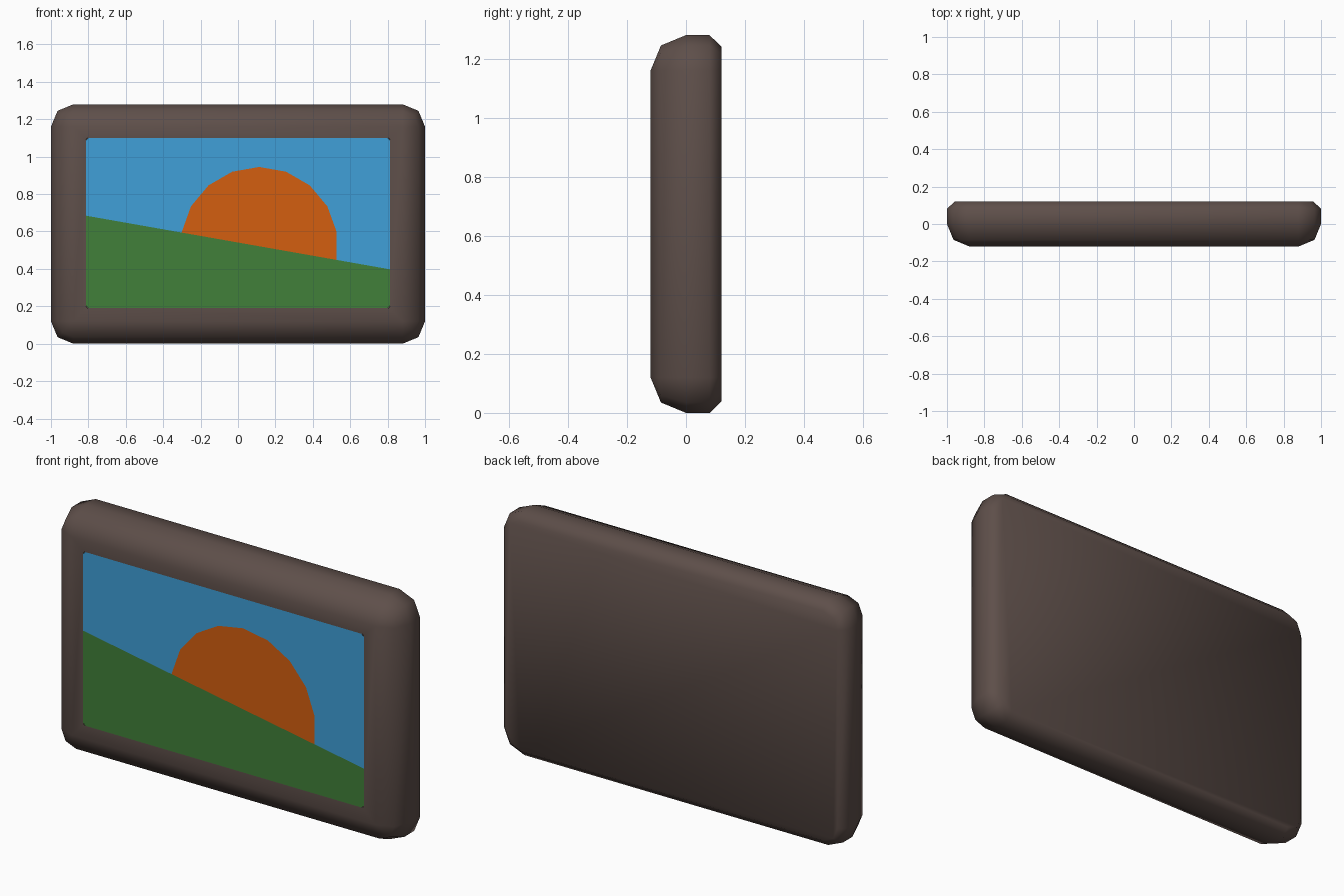
import bpy, bmesh, math

if "Cube" in bpy.data.objects:
    bpy.data.objects.remove(bpy.data.objects["Cube"])

HW, HZ, MID = 1.0, 0.64, 0.64      # outer half width, half height, centre height
R, D = 0.12, 0.12                  # edge radius, half depth
PW, PB, PT, CH = 0.813, 0.19, 1.10, 0.012  # picture half width, bottom, top, corner cut


def material(name, rgb):
    m = bpy.data.materials.new(name)
    m.diffuse_color = (*rgb, 1)
    m.use_nodes = True
    m.node_tree.nodes["Principled BSDF"].inputs["Base Color"].default_value = m.diffuse_color
    return m


def rounded(hw, hz, zc, r, y):
    """Rounded rectangle, two segments per corner, anticlockwise from the front."""
    pts = []
    for k, (sx, sz) in enumerate([(1, -1), (1, 1), (-1, 1), (-1, -1)]):
        for s in range(3):
            a = math.radians(-90 + 90 * k + 45 * s)
            pts.append((sx * (hw - r) + r * math.cos(a), y,
                        zc + sz * (hz - r) + r * math.sin(a)))
    return pts


def finish(name, bm, mat, smooth):
    me = bpy.data.meshes.new(name)
    bm.to_mesh(me)
    bm.free()
    me.materials.append(mat)
    for p in me.polygons:
        p.use_smooth = smooth
    ob = bpy.data.objects.new(name, me)
    bpy.context.collection.objects.link(ob)
    return ob


def plate(name, pts, mat):
    bm = bmesh.new()
    bm.faces.new([bm.verts.new((x, -D, z)) for x, z in pts])
    finish(name, bm, mat, False)


brown = material("dark brown", (0.112, 0.078, 0.068))
blue = material("sky blue", (0.050, 0.350, 0.690))
orange = material("orange", (0.655, 0.112, 0.005))
green = material("grass green", (0.053, 0.215, 0.041))

# Frame: opening, rounded front edge, sides, chamfered back
rings = [rounded(PW, (PT - PB) / 2, (PT + PB) / 2, CH, -D)]
for deg in (0, 45, 90):
    a = math.radians(deg)
    inset = R * (1 - math.sin(a))
    rings.append(rounded(HW - inset, HZ - inset, MID, R - inset, -R * math.cos(a)))
rings.append(rounded(HW, HZ, MID, R, 0.08))
rings.append(rounded(HW - 0.04, HZ - 0.04, MID, R - 0.04, D))
bm = bmesh.new()
loops = [[bm.verts.new(p) for p in ring] for ring in rings]
n = len(loops[0])
for a, b in zip(loops, loops[1:]):
    for i in range(n):
        j = (i + 1) % n
        bm.faces.new((a[i], b[i], b[j], a[j]))
bm.faces.new(loops[-1][::-1])
bmesh.ops.remove_doubles(bm, verts=bm.verts[:], dist=0.0005)
finish("frame", bm, brown, True)


# Picture: sun arc resting on a sloping hill line, all flush with the frame front
def hill_z(x):
    return 0.541 - 0.1765 * x


arc = []
for k in range(10):
    a = math.radians(-10 + 20 * k)
    arc.append((0.113 + 0.421 * math.cos(a), 0.524 + 0.421 * math.sin(a)))
arc[0] = (arc[0][0], hill_z(arc[0][0]))
arc[-1] = (arc[-1][0], hill_z(arc[-1][0]))
left, right = (-PW, hill_z(-PW)), (PW, hill_z(PW))

plate("sun", arc, orange)
plate("hill", [(-PW, PB + CH), (-PW + CH, PB), (PW - CH, PB), (PW, PB + CH),
               right, arc[0], arc[-1], left], green)
plate("sky", [left, arc[-1]] + arc[-2::-1] +
      [right, (PW, PT - CH), (PW - CH, PT), (-PW + CH, PT), (-PW, PT - CH)], blue)
